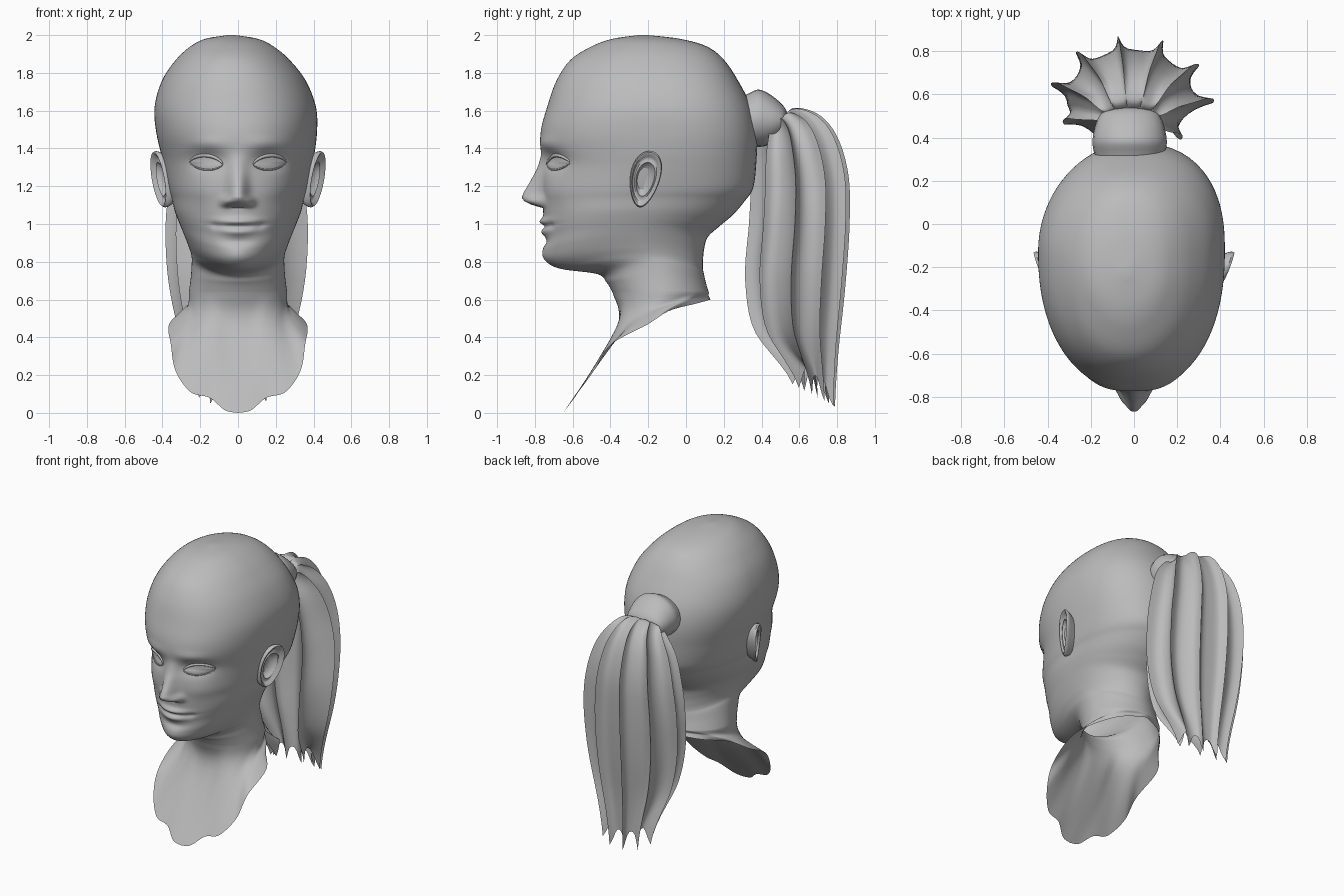
import bpy, bmesh, math
from mathutils import Vector
from mathutils.bvhtree import BVHTree

if "Cube" in bpy.data.objects:
    bpy.data.objects.remove(bpy.data.objects["Cube"])

clay = bpy.data.materials.new("grey clay")
clay.use_nodes = True
clay.diffuse_color = (0.5, 0.5, 0.5, 1)
clay.node_tree.nodes["Principled BSDF"].inputs["Base Color"].default_value = (0.5, 0.5, 0.5, 1)


def spline(table, s):
    """Smooth interpolation through the rows of a table; s counts rows."""
    last = len(table) - 1
    i = min(int(s), last - 1)
    t = s - i
    rows = [table[min(max(k, 0), last)] for k in (i - 1, i, i + 1, i + 2)]
    return [b + 0.5 * t * (c - a + t * (2 * a - 5 * b + 4 * c - d + t * (3 * (b - c) + d - a)))
            for a, b, c, d in zip(*rows)]


def finish(obj, angle=50):
    obj.data.materials.append(clay)
    bpy.ops.object.select_all(action="DESELECT")
    obj.select_set(True)
    bpy.context.view_layer.objects.active = obj
    bpy.ops.object.shade_smooth_by_angle(angle=math.radians(angle))
    return obj


def loft(name, rows, closed=True, cap_start=False, cap_end=False, angle=50):
    """Skin a list of equal-length point rows."""
    bm = bmesh.new()
    grid = [[bm.verts.new(p) for p in row] for row in rows]
    n = len(rows[0])
    for lo, hi in zip(grid, grid[1:]):
        for j in range(n if closed else n - 1):
            k = (j + 1) % n
            bm.faces.new((lo[j], lo[k], hi[k], hi[j]))
    if cap_start:
        bm.faces.new(grid[0][::-1])
    if cap_end:
        bm.faces.new(grid[-1])
    if closed:
        bmesh.ops.recalc_face_normals(bm, faces=bm.faces)
    mesh = bpy.data.meshes.new(name)
    bm.to_mesh(mesh)
    bm.free()
    obj = bpy.data.objects.new(name, mesh)
    bpy.context.collection.objects.link(obj)
    return finish(obj, angle)


# Head sections: height, front y, back y, half width, widest y, front roundness, jaw lift
HEAD = [(.64, -.39, .12, .26, -.12, 2, 0), (.69, -.42, .105, .25, -.14, 2, .35),
        (.735, -.47, .095, .245, -.17, 1.9, .8), (.762, -.66, .09, .247, -.21, 1.75, 1),
        (.80, -.735, .09, .262, -.25, 1.85, 1), (.86, -.75, .095, .283, -.27, 1.95, .8),
        (.93, -.745, .115, .305, -.27, 2, .55), (.99, -.75, .18, .322, -.26, 2.05, .35),
        (1.05, -.755, .25, .337, -.25, 2.05, .2), (1.12, -.76, .31, .35, -.225, 2.05, .1),
        (1.19, -.765, .355, .367, -.2, 2.05, 0), (1.32, -.765, .372, .395, -.15, 2.05, 0),
        (1.48, -.77, .375, .425, -.12, 2.25, 0), (1.62, -.735, .345, .427, -.13, 2.25, 0),
        (1.76, -.685, .275, .38, -.14, 2.2, 0), (1.87, -.61, .2, .3, -.17, 2.1, 0),
        (1.94, -.5, .11, .22, -.2, 2, 0), (1.98, -.39, -.03, .14, -.22, 2, 0),
        (2, -.25, -.2, .02, -.225, 2, 0)]
# Nose: height, protrusion, half width
NOSE = [(1.085, 0, .065), (1.1, .055, .06), (1.12, .095, .058), (1.14, .108, .055), (1.165, .096, .05),
        (1.22, .062, .048), (1.29, .026, .046), (1.37, 0, .05)]
# Soft dents (+) and bulges (-): x, z, depth, x radius, z radius
FEATURES = [(.16, 1.335, .042, .095, .052), (.15, 1.425, -.012, .1, .03), (.2, 1.17, -.01, .08, .07),
            (.062, 1.118, -.03, .028, .026), (0, 1.012, -.024, .1, .02), (0, .958, -.02, .09, .02),
            (0, .988, .01, .12, .011), (.12, .985, .008, .025, .02), (0, .84, -.012, .08, .04),
            (0, .905, .01, .08, .02)]


def sculpt(x, z):
    d = sum(f[2] * math.exp(-((abs(x) - f[0]) / f[3]) ** 2 - ((z - f[1]) / f[4]) ** 2) for f in FEATURES)
    for a, b in zip(NOSE, NOSE[1:]):
        if a[0] <= z < b[0]:
            t = (z - a[0]) / (b[0] - a[0])
            d -= (a[1] + t * (b[1] - a[1])) * math.exp(-abs(x / (a[2] + t * (b[2] - a[2]))) ** 2.5)
    return d


SEGMENTS = 128
ANGLES = [math.pi * (.5 * v + .5 * v ** 3) for v in (2 * i / SEGMENTS - 1 for i in range(SEGMENTS))]


def head_ring(s):
    z, front, back, w, c, n, lift = spline(HEAD, s)
    lean = -.035 * max(0, z - 1.35) / .65
    skull = min(max((z - .7) / .5, 0), 1)
    ring = []
    for a in ANGLES:
        facing = math.cos(a) > 0
        # the back of the skull is a little fuller on its left
        fullness = 1.85 + skull * (.6 if a > 0 else .15)
        reach, p = (c - front, n) if facing else (back - c, fullness)
        r = (abs(math.sin(a) / w) ** p + abs(math.cos(a) / reach) ** p) ** (-1 / p)
        x, y = r * math.sin(a), c - r * math.cos(a)
        ring.append((x + lean, y + (sculpt(x, z) if facing else 0), z + lift * 1.2 * x * x))
    return ring


# Open chest flap: a shoulder line and a ragged hem, from front centre to back centre
SHOULDER = [(0, -.37, .44), (.06, -.37, .44), (.13, -.37, .45), (.19, -.35, .46), (.24, -.31, .47),
            (.28, -.25, .5), (.29, -.16, .54), (.26, -.05, .575), (.16, .05, .61), (0, .12, .62)]
HEM = [(0, -.65, 0), (.07, -.64, .015), (.15, -.59, .08), (.25, -.57, .11), (.33, -.49, .22),
       (.355, -.4, .36), (.365, -.2, .47), (.28, -.09, .54), (.16, .06, .58), (0, .13, .6)]


def around(line, a):
    x, y, z = spline(line, abs(a) / math.pi * (len(line) - 1))
    return (math.copysign(x, a), y, z)


upper, collar = head_ring(1), head_ring(0)
rows = []
for k in range(12):
    s = 3 - k / 6
    rows.append([spline([upper[j], collar[j], around(SHOULDER, a), around(HEM, a)], s)
                 for j, a in enumerate(ANGLES)])
steps = (len(HEAD) - 1) * 8
rows += [head_ring(i / 8) for i in range(steps + 1)]
head = loft("head_and_neck", rows, cap_end=True, angle=60)

bm = bmesh.new()
bm.from_mesh(head.data)
surface = BVHTree.FromBMesh(bm)
bm.free()


def face_y(x, z):
    return surface.ray_cast(Vector((x, -2, z)), Vector((0, 1, 0)))[0].y


def tube(name, points, radius):
    curve = bpy.data.curves.new(name, "CURVE")
    curve.dimensions = "3D"
    curve.bevel_depth = radius
    curve.bevel_resolution = 2
    path = curve.splines.new("POLY")
    path.points.add(len(points) - 1)
    for i, (point, co) in enumerate(zip(path.points, points)):
        point.co = (*co, 1)
        point.radius = .25 + .75 * math.sin(math.pi * i / (len(points) - 1))
    obj = bpy.data.objects.new(name, curve)
    bpy.context.collection.objects.link(obj)
    obj.data.materials.append(clay)


def almond(side, a, r, lift):
    x = side * (.168 + .085 * r * math.cos(a))
    z = 1.322 + r * math.sin(a) * (.04 if math.sin(a) > 0 else .034) * abs(math.sin(a)) ** .4 + .006 * math.cos(a)
    return (x, face_y(x, z) - lift, z)


# Ear section: relative radius, outward height
EAR = [(.05, -.03), (.35, -.03), (.52, -.012), (.6, .004), (.7, -.004), (.8, 0), (.88, .016),
       (.95, .018), (1, .006), (.97, -.01), (.85, -.04), (.7, -.1)]


def ear_point(side, a, r, h):
    u, v = r * math.cos(a), r * math.sin(a)
    y = -.217 + u * (.08 + .018 * v) + .025 * v
    z = 1.237 + .15 * v
    return (side * (.405 + .035 * u + .025 * v + h), y, z)


for side, label in ((1, "left"), (-1, "right")):
    loops = [[almond(side, math.tau * i / 32, r, .002 + .014 * (1 - r * r)) for i in range(32)]
             for r in (1, .9, .75, .55, .3, .05)]
    loft(label + "_eye", loops, cap_end=True)
    tube(label + "_upper_lid", [almond(side, math.pi * i / 16, 1.03, .004) for i in range(17)], .01)
    tube(label + "_lower_lid", [almond(side, -math.pi * i / 16, 1.03, .001) for i in range(17)], .005)
    loft(label + "_ear", [[ear_point(side, math.tau * i / 32, r, h) for i in range(32)] for r, h in EAR],
         cap_start=True)

# Gathered knot of hair: y, half width, half height, centre height
KNOT = [(.28, .15, .12, 1.55), (.33, .165, .14, 1.55), (.38, .172, .152, 1.56), (.43, .165, .14, 1.555),
        (.48, .15, .11, 1.55), (.52, .12, .07, 1.55), (.54, .05, .03, 1.55)]
knot_rows = []
for i in range(19):
    y, w, h, z = spline(KNOT, i / 3)
    knot_rows.append([(-.02 + w * math.cos(math.tau * j / 24), y, z + h * math.sin(math.tau * j / 24))
                      for j in range(24)])
loft("hair_knot", knot_rows, cap_end=True)

# Ponytail: height, centre y, depth, half width, side drop, fin size
TAIL = [(1.58, .49, .04, .1, .05, 0), (1.615, .5, .08, .13, .06, .02), (1.57, .53, .15, .18, .07, .04),
        (1.45, .55, .21, .25, .06, .05), (1.25, .565, .245, .3, .03, .055), (1, .56, .255, .33, 0, .055),
        (.7, .54, .26, .32, 0, .05), (.42, .56, .215, .26, 0, .045), (.2, .66, .1, .17, -.02, .03)]
PANELS, SPREAD, START = 8, math.radians(32), math.radians(-137)
ACROSS = (0, .05, .11, .2, .35, .5, .65, .8, .89, .95)
tail_rows = []
for i in range(41):
    s = i / 5
    z, cy, depth, width, drop, fin = spline(TAIL, s)
    row = []
    for j in range(PANELS * len(ACROSS) + 1):
        panel, part = divmod(j, len(ACROSS))
        u = ACROSS[part]
        a = START + (panel + u) * SPREAD
        ridge = abs(2 * u - 1)
        # folds deepen towards the sides
        valley = (.2 + .5 * math.sin(a) ** 2) * math.sin(math.pi * u)
        bulge = fin * (ridge ** 7 - valley)
        tip = max(0, s - 7) ** 2 * (.12 * ridge ** 3 + .05 * math.cos(a))
        narrow = 1 + .6 * min(0, math.cos(a))
        row.append((-.015 + (width + bulge) * narrow * math.sin(a), cy + (depth + bulge) * math.cos(a),
                    z - drop * (1 - math.cos(a)) - tip))
    tail_rows.append(row)
loft("ponytail", tail_rows, closed=False, angle=45)
